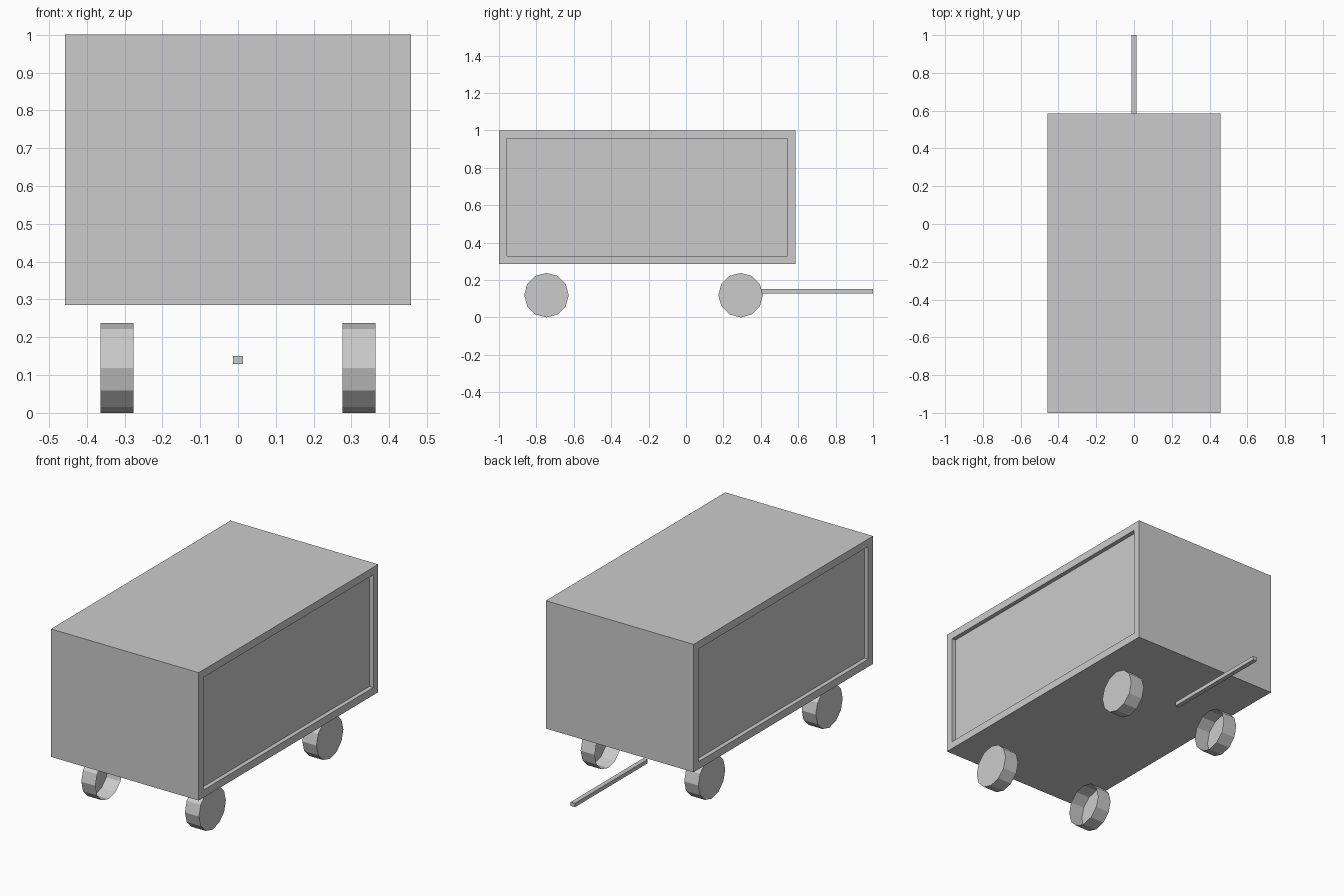
import bpy, bmesh
from math import cos, sin, pi
from mathutils import Vector

if "Cube" in bpy.data.objects:
    bpy.data.objects.remove(bpy.data.objects["Cube"])


def make_object(name, bm):
    mesh = bpy.data.meshes.new(name)
    bm.to_mesh(mesh)
    bm.free()
    obj = bpy.data.objects.new(name, mesh)
    bpy.context.collection.objects.link(obj)
    return obj


def box_bmesh(lo, hi):
    lo, hi = Vector(lo), Vector(hi)
    bm = bmesh.new()
    bmesh.ops.create_cube(bm, size=1)
    bmesh.ops.scale(bm, vec=hi - lo, verts=bm.verts)
    bmesh.ops.translate(bm, vec=(lo + hi) / 2, verts=bm.verts)
    bm.normal_update()
    return bm


# Cargo body with a shallow framed recess on each long side
bm = box_bmesh((-0.457, -1.0, 0.285), (0.457, 0.586, 1.0))
sides = [f for f in bm.faces if abs(f.normal.x) > 0.9]
bmesh.ops.inset_individual(bm, faces=sides, thickness=0.06, depth=0)
for panel in bmesh.ops.extrude_discrete_faces(bm, faces=sides)["faces"]:
    side = 1 if panel.calc_center_median().x > 0 else -1
    bmesh.ops.translate(bm, vec=(-0.024 * side, 0, 0), verts=panel.verts)
make_object("cargo_body", bm)


# Twelve-sided wheels: capped outside, open on the inner side
def wheel(name, side, y, r=0.119, n=12):
    bm = bmesh.new()
    rings = [[bm.verts.new((side * x, y + r * cos(2 * pi * i / n),
                            r + r * sin(2 * pi * i / n))) for i in range(n)]
             for x in (0.277, 0.364)]
    inner, outer = rings
    for i in range(n):
        j = (i + 1) % n
        quad = (inner[i], outer[i], outer[j], inner[j])
        bm.faces.new(quad[::-1] if side > 0 else quad)
    bm.faces.new(outer if side > 0 else outer[::-1])
    # make sure the rim faces point away from the axle
    hub = Vector((side * 0.32, y, r))
    bm.normal_update()
    for f in bm.faces:
        if f.normal.dot(f.calc_center_median() - hub) < 0:
            f.normal_flip()
    make_object(name, bm)


for side, side_name in ((1, "right"), (-1, "left")):
    for y, end_name in ((-0.746, "front"), (0.292, "rear")):
        wheel(f"wheel_{end_name}_{side_name}", side, y)

# Tow bar
make_object("tow_bar", box_bmesh((-0.013, 0.357, 0.129), (0.013, 1.0, 0.151)))
